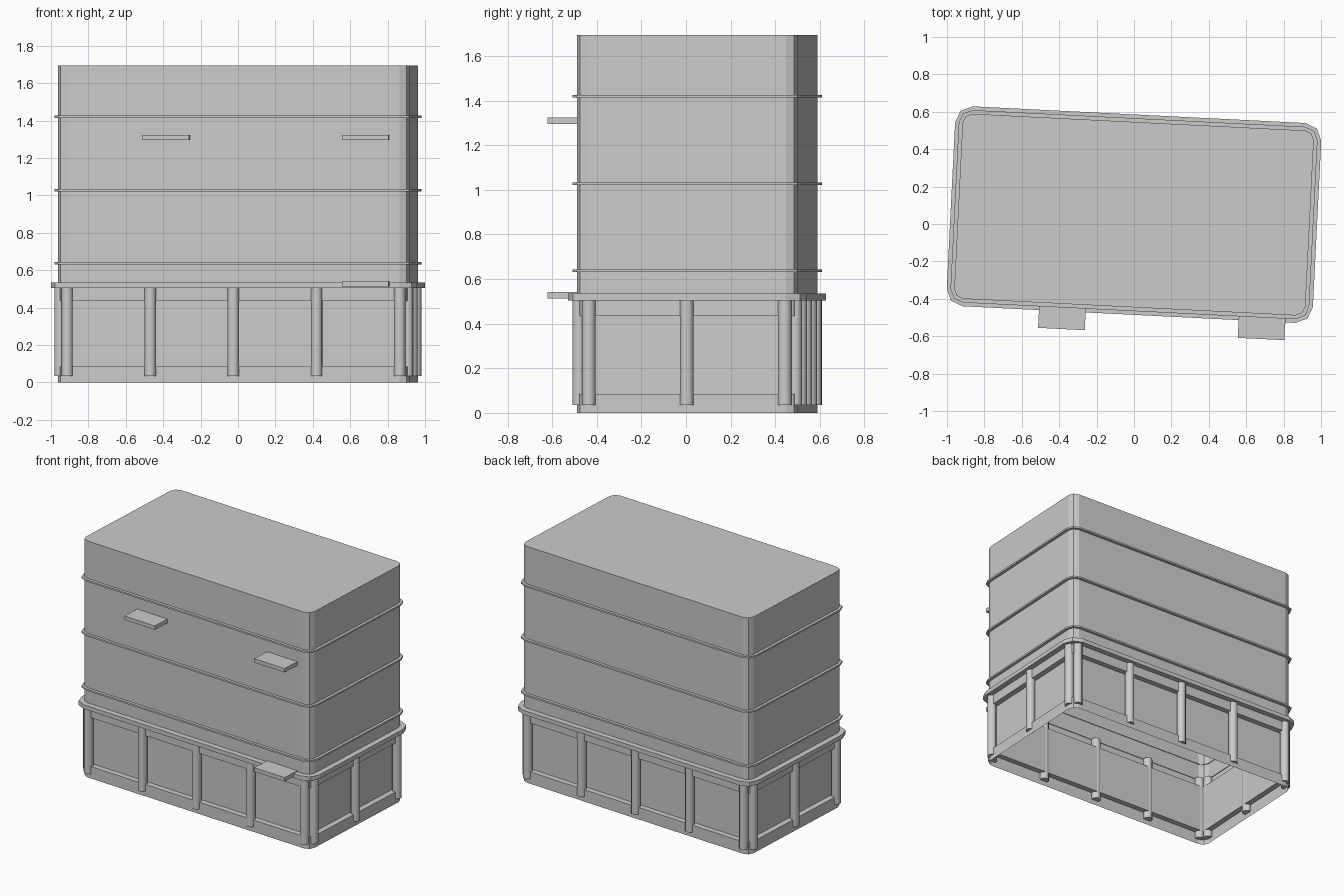
import bpy, bmesh, math
from mathutils import Matrix

if "Cube" in bpy.data.objects:
    bpy.data.objects.remove(bpy.data.objects["Cube"], do_unlink=True)

HALF_X, HALF_Y, CORNER = 0.94, 0.495, 0.05
PLACE = Matrix.Translation((0, 0.05, 0)) @ Matrix.Rotation(math.radians(-2.87), 4, "Z")

grey = bpy.data.materials.new("light_grey")
grey.use_nodes = True
grey.diffuse_color = (0.6, 0.6, 0.6, 1)
grey.node_tree.nodes["Principled BSDF"].inputs["Base Color"].default_value = (0.6, 0.6, 0.6, 1)


def finish(name, bm, smooth=None):
    bmesh.ops.recalc_face_normals(bm, faces=bm.faces)
    mesh = bpy.data.meshes.new(name)
    bm.to_mesh(mesh)
    bm.free()
    mesh.materials.append(grey)
    obj = bpy.data.objects.new(name, mesh)
    obj.matrix_world = PLACE
    bpy.context.collection.objects.link(obj)
    if smooth:
        bpy.ops.object.select_all(action="DESELECT")
        obj.select_set(True)
        bpy.context.view_layer.objects.active = obj
        bpy.ops.object.shade_smooth_by_angle(angle=math.radians(smooth))
    return obj


def ring(bm, offset, z):
    """Rounded rectangle, grown outward by offset, two segments per corner."""
    verts = []
    for i, (sx, sy) in enumerate([(1, 1), (-1, 1), (-1, -1), (1, -1)]):
        for k in range(3):
            a = math.radians(90 * i + 45 * k)
            r = CORNER + offset
            verts.append(bm.verts.new((sx * (HALF_X - CORNER) + r * math.cos(a),
                                       sy * (HALF_Y - CORNER) + r * math.sin(a), z)))
    return verts


def loft(name, profile, closed=False):
    bm = bmesh.new()
    rings = [ring(bm, o, z) for o, z in profile]
    pairs = list(zip(rings, rings[1:]))
    if closed:
        pairs.append((rings[-1], rings[0]))
    for a, b in pairs:
        n = len(a)
        for i in range(n):
            j = (i + 1) % n
            bm.faces.new((a[i], a[j], b[j], b[i]))
    if not closed:
        bm.faces.new(rings[-1])
    return finish(name, bm)


def hoop(name, out, low, high):
    loft(name, [(-0.005, low), (out, low), (out, high), (-0.005, high)], closed=True)


# Shell: open underneath, with a recessed panel band around the base
loft("container_shell", [(0, 0), (0, 0.085), (-0.04, 0.085), (-0.04, 0.435),
                         (0, 0.435), (0, 1.695)])

# Ledge above the base and thin bands around the upper walls
hoop("base_ledge", 0.04, 0.505, 0.535)
for label, z in [("lower", 0.637), ("middle", 1.028), ("upper", 1.42)]:
    hoop(label + "_band", 0.02, z - 0.006, z + 0.006)


# Eight-sided posts around the base
def post(name, x, y):
    bm = bmesh.new()
    bmesh.ops.create_cone(bm, cap_ends=True, segments=8, radius1=0.0325, radius2=0.0325,
                          depth=0.475,
                          matrix=Matrix.Translation((x, y, 0.2725))
                          @ Matrix.Rotation(math.radians(22.5), 4, "Z"))
    finish(name, bm, 50)


for side, s in [("front", -1), ("back", 1)]:
    for i in range(-2, 3):
        post(f"{side}_post_{i + 3}", i * 0.445, s * (HALF_Y - 0.01))
for side, s in [("right", -1), ("left", 1)]:
    for i in range(-1, 2):
        post(f"{side}_post_{i + 2}", s * (HALF_X - 0.01), i * 0.44)

# Small shelves on the front wall
for name, x, z in [("upper_right_shelf", -0.357, 1.31), ("upper_left_shelf", 0.712, 1.31),
                   ("lower_left_shelf", 0.712, 0.528)]:
    bm = bmesh.new()
    bmesh.ops.create_cube(bm, size=1, matrix=Matrix.Translation((x, -0.56, z))
                          @ Matrix.Diagonal((0.25, 0.14, 0.028, 1)))
    finish(name, bm)
